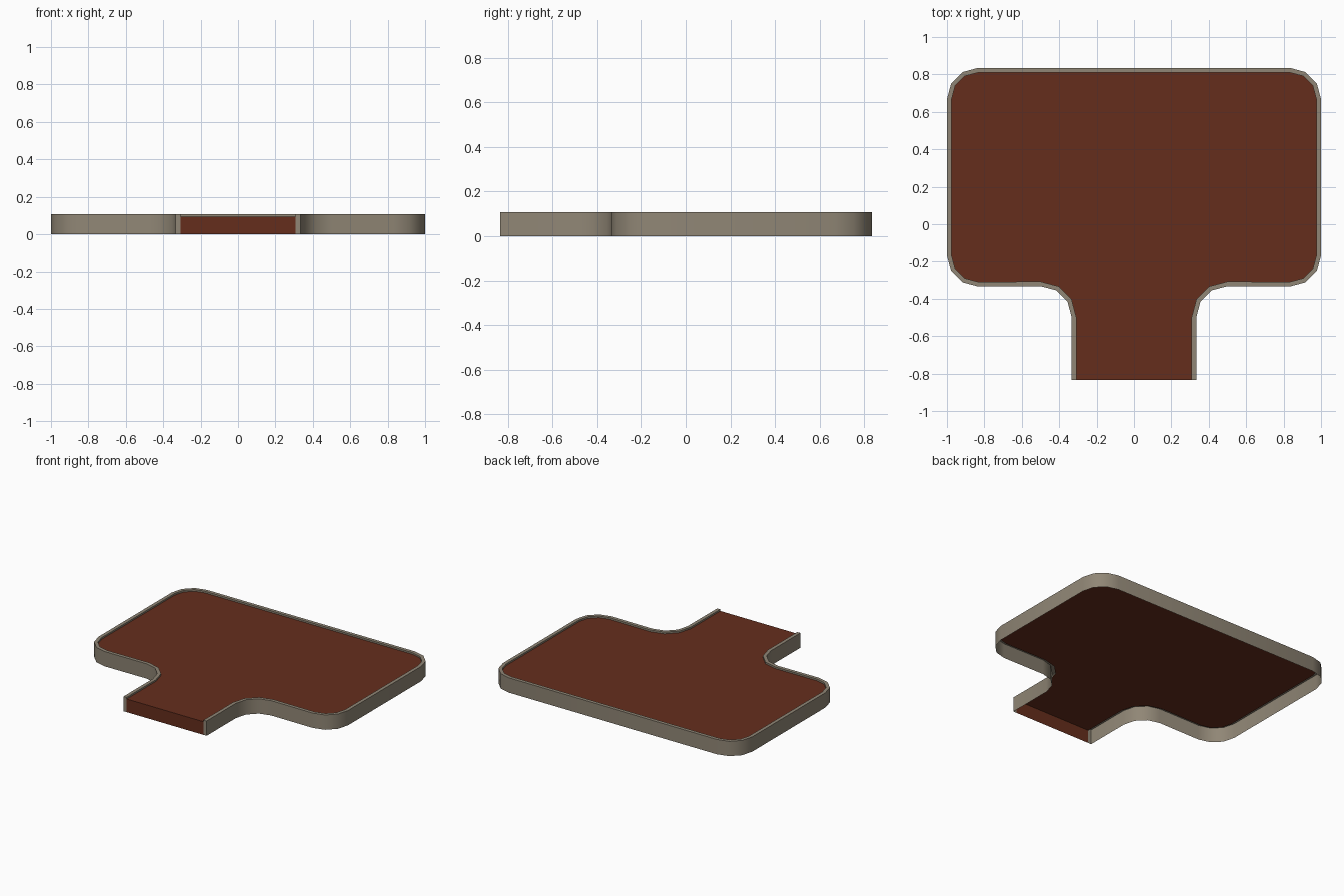
import bpy, math

if "Cube" in bpy.data.objects:
    bpy.data.objects.remove(bpy.data.objects["Cube"])

H, FLOOR_Z, RIM, R = 0.107, 0.095, 0.025, 0.167
Y = 0.835


def arc(cx, cy, r, a0, a1, n=3):
    return [(cx + r * math.cos(math.radians(a0 + (a1 - a0) * i / n)),
             cy + r * math.sin(math.radians(a0 + (a1 - a0) * i / n)))
            for i in range(n + 1)]


def outline(inset):
    """Open T-shaped path from the right stem end round to the left one."""
    half = [(0.333 - inset, -Y)]
    half += arc(0.5, -0.5, R + inset, 180, 90)          # concave fillet
    half += arc(0.833, -0.168, R - inset, -90, 0)       # front corner
    half += arc(0.833, 0.668, R - inset, 0, 90)         # back corner
    return half + [(-x, y) for x, y in reversed(half)]


def make(name, verts, faces, color):
    me = bpy.data.meshes.new(name)
    me.from_pydata(verts, [], faces)
    me.validate()
    ob = bpy.data.objects.new(name, me)
    bpy.context.collection.objects.link(ob)
    mat = bpy.data.materials.new(name + "_color")
    mat.diffuse_color = color
    mat.use_nodes = True
    mat.node_tree.nodes["Principled BSDF"].inputs["Base Color"].default_value = mat.diffuse_color
    me.materials.append(mat)
    bpy.ops.object.select_all(action='DESELECT')
    ob.select_set(True)
    bpy.context.view_layer.objects.active = ob
    bpy.ops.object.shade_smooth_by_angle(angle=math.radians(40))
    return ob


outer, inner = outline(0), outline(RIM)
n = len(outer)

# Rim: outer wall, flat top and inner lip, open underneath
rows = [(outer, 0), (outer, H), (inner, H), (inner, FLOOR_Z)]
verts = [(x, y, z) for path, z in rows for x, y in path]
faces = []
for k in range(3):
    for i in range(n - 1):
        a = k * n + i
        faces.append((a, a + 1, a + n + 1, a + n))
# Rim end caps at the stem opening
for i in (0, n - 1):
    x, y = inner[i]
    verts.append((x, y, 0))
    cap = (len(verts) - 1, i, n + i, 2 * n + i, 3 * n + i)
    faces.append(cap if i == 0 else cap[::-1])
make("rim", verts, faces, (0.28, 0.24, 0.18, 1))

# Floor plate with the front face of the stem
verts = [(x, y, FLOOR_Z) for x, y in inner]
verts += [(inner[0][0], -Y, 0), (inner[-1][0], -Y, 0)]
faces = [tuple(range(n)), (0, n - 1, n + 1, n)]
make("floor", verts, faces, (0.13, 0.027, 0.012, 1))
